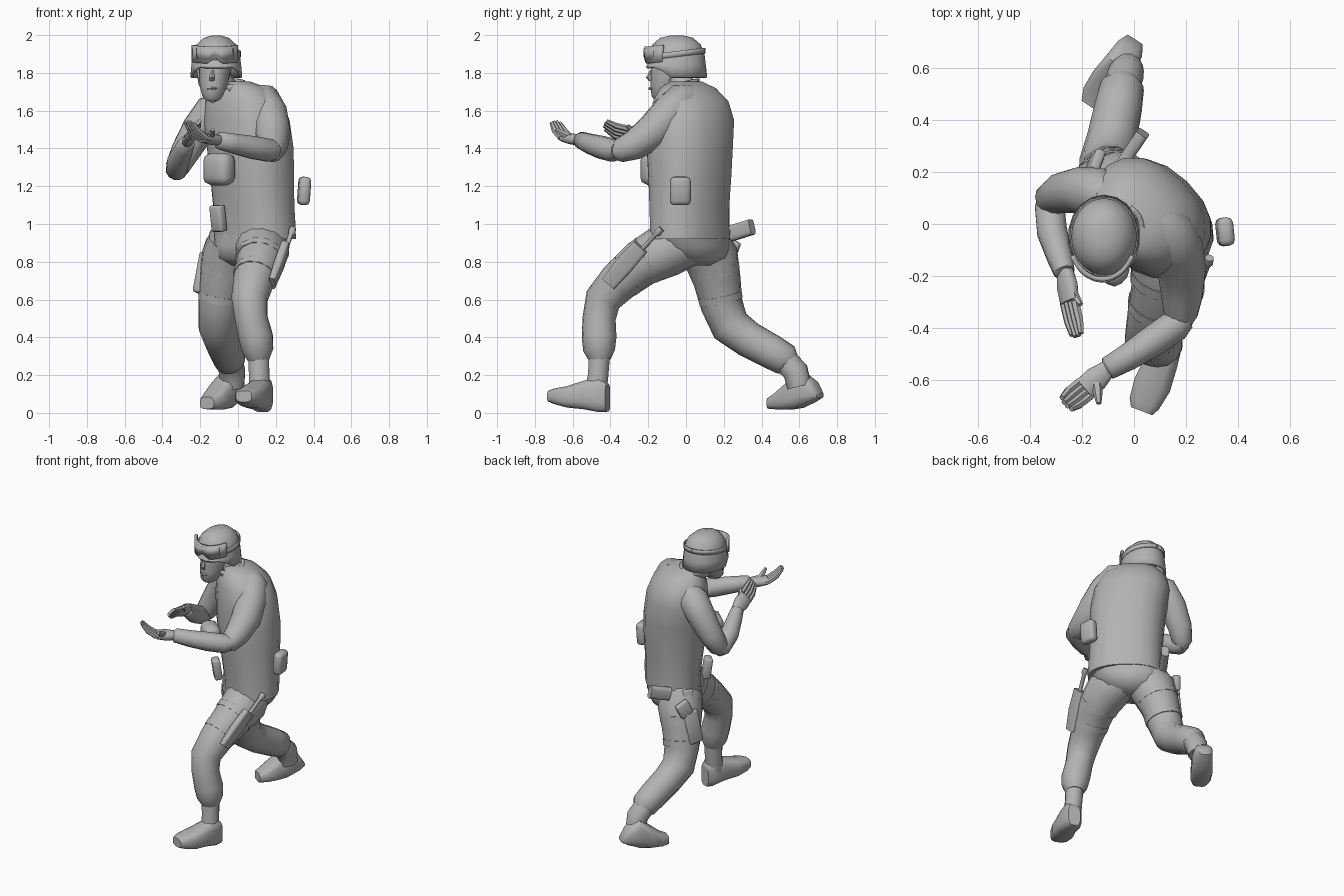
import bpy, bmesh, math
from mathutils import Vector, Matrix, Euler

default_cube = bpy.data.objects.get("Cube")
if default_cube:
    bpy.data.objects.remove(default_cube, do_unlink=True)

grey = bpy.data.materials.new("plain grey")
grey.use_nodes = True
grey.diffuse_color = (.45, .45, .45, 1)
grey.node_tree.nodes["Principled BSDF"].inputs["Base Color"].default_value = grey.diffuse_color

X, Y, Z = Vector((1, 0, 0)), Vector((0, 1, 0)), Vector((0, 0, 1))


def finish(name, bm, angle=50):
    """Turn a bmesh into a shaded object with the shared material."""
    bmesh.ops.recalc_face_normals(bm, faces=bm.faces[:])
    mesh = bpy.data.meshes.new(name)
    bm.to_mesh(mesh)
    bm.free()
    mesh.materials.append(grey)
    obj = bpy.data.objects.new(name, mesh)
    bpy.context.collection.objects.link(obj)
    bpy.ops.object.select_all(action='DESELECT')
    obj.select_set(True)
    bpy.context.view_layer.objects.active = obj
    bpy.ops.object.shade_smooth_by_angle(angle=math.radians(angle))
    return obj


def loft(name, sections, ref=X, axis=None, sides=12, boxy=1.0, caps=True):
    """Skin rings (x, y, z, half width[, half height]) along a path.
    Rings stay square to a fixed axis, or follow the path without twisting."""
    bm = bmesh.new()
    points = [Vector(s[:3]) for s in sections]
    side, rings = ref, []
    for i, sec in enumerate(sections):
        ahead = points[min(i + 1, len(points) - 1)]
        tangent = axis or (ahead - points[max(i - 1, 0)]).normalized()
        side = (side - tangent * side.dot(tangent)).normalized()
        other = tangent.cross(side)
        ring = []
        for k in range(sides):
            t = math.tau * (k + .5) / sides
            c, s = math.cos(t), math.sin(t)
            w = math.copysign(abs(c) ** boxy, c) * sec[3]
            h = math.copysign(abs(s) ** boxy, s) * sec[-1]
            ring.append(bm.verts.new(points[i] + side * w + other * h))
        rings.append(ring)
    for low, high in zip(rings, rings[1:]):
        for k in range(sides):
            n = (k + 1) % sides
            bm.faces.new((low[k], low[n], high[n], high[k]))
    if caps:
        bm.faces.new(rings[0])
        bm.faces.new(rings[-1])
    return finish(name, bm)


def box(name, centre, size, turn=(0, 0, 0), bevel=.012):
    """Box with rounded edges, turned by degrees."""
    bm = bmesh.new()
    rotation = Euler([math.radians(a) for a in turn]).to_matrix().to_4x4()
    bmesh.ops.create_cube(bm, size=1, matrix=Matrix.Translation(centre) @ rotation @ Matrix.Diagonal((*size, 1)))
    bmesh.ops.bevel(bm, geom=bm.edges[:], offset=bevel, segments=2, profile=.5, affect='EDGES')
    return finish(name, bm)


def band(name, centre, rx, ry, height, start, end, thick, notch=0, tilt=0, steps=20):
    """Upright strip bent around an ellipse, angles in degrees from the front."""
    bm = bmesh.new()
    rows = []
    for k in range(steps + 1):
        deg = start + (end - start) * k / steps
        t = math.radians(deg)
        x, y = math.sin(t) * rx, -math.cos(t) * ry
        bottom = -height / 2 + notch * max(0, 1 - abs(deg) / 18)
        rows.append([bm.verts.new(Vector(centre) + Vector((x, y, z + tilt * y)))
                     for z in (bottom, height / 2)])
    for a, b in zip(rows, rows[1:]):
        bm.faces.new((a[0], b[0], b[1], a[1]))
    obj = finish(name, bm)
    shell = obj.modifiers.new("thickness", 'SOLIDIFY')
    shell.thickness, shell.offset = thick, 0
    return obj


def strap(name, a, b, radius, length=.04):
    """Short sleeve around a limb at a, heading to b."""
    a, b = Vector(a), Vector(b)
    end = a + (b - a).normalized() * length
    return loft(name, [(*a, radius), (*end, radius * .98)])


def hand(side, wrist, palm, tip, across, thumb_tip):
    """Palm, four cupped fingers and a thumb."""
    wrist, palm, tip = Vector(wrist), Vector(palm), Vector(tip)
    across = Vector(across).normalized()
    mid = wrist.lerp(palm, .5)
    loft(side + "_palm", [(*wrist, .034, .028), (*mid, .05, .03), (*palm, .048, .022)],
         ref=across, sides=10, boxy=.8)
    bend = palm.lerp(tip, .55) - Z * .012
    for i in range(4):
        shift = across * (i - 1.5) * .023
        end = bend.lerp(tip, 1 - abs(i - 1.4) * .12) + shift * .8
        loft(f"{side}_finger_{i + 1}", [(*(palm + shift), .017), (*(bend + shift), .016), (*end, .011)],
             ref=across, sides=6)
    thumb = Vector(thumb_tip)
    loft(side + "_thumb", [(*mid, .022), (*(mid.lerp(thumb, .55)), .019), (*thumb, .01)], ref=Z, sides=6)


# Torso and pelvis, turned so the left side leads
lead = Vector((.72, -.69, 0))
loft("torso_vest", [
    (.09, .02, .92, .24, .17), (.09, .02, 1, .235, .172), (.083, .018, 1.1, .233, .178),
    (.075, .02, 1.25, .235, .192), (.065, .02, 1.4, .242, .2), (.045, .03, 1.55, .245, .192),
    (.03, .025, 1.65, .218, .17), (.01, .01, 1.72, .16, .125), (-.02, .0, 1.755, .09, .07)],
    ref=lead, axis=Z, sides=18, boxy=.88)
loft("pelvis", [
    (.04, .05, .78, .07, .09), (.05, .045, .82, .17, .155), (.065, .035, .88, .22, .17),
    (.087, .02, .96, .23, .165)], ref=lead, axis=Z, sides=16, boxy=.9)
box("chest_pouch", (-.1, -.16, 1.29), (.17, .11, .17), (0, 0, -42), .04)
box("magazine_pouch", (-.105, -.085, 1.03), (.08, .05, .14), (8, 0, -45))
box("floating_side_pouch", (.35, -.03, 1.175), (.062, .11, .15), (0, 4, 6), .022)
loft("rear_belt_canister", [(-.04, .24, .95, .042, .025), (.035, .35, .985, .042, .025)], ref=Z, boxy=.5)

# Neck, head and face
loft("neck", [(-.05, .01, 1.68, .085), (-.09, -.03, 1.75, .066), (-.115, -.05, 1.84, .064)])
loft("head", [
    (-.135, -.13, 1.655, .035, .035), (-.135, -.12, 1.675, .055, .062), (-.13, -.1, 1.73, .074, .088),
    (-.125, -.08, 1.79, .082, .105), (-.12, -.07, 1.86, .085, .115), (-.12, -.06, 1.92, .07, .1)],
    axis=Z, sides=14)
loft("nose", [(-.137, -.178, 1.815, .01, .012), (-.138, -.19, 1.775, .016, .022),
              (-.138, -.185, 1.758, .014, .012)], axis=Z, sides=6)
loft("mouth", [(-.162, -.178, 1.716, .006), (-.137, -.191, 1.718, .009), (-.112, -.178, 1.716, .006)],
     ref=Z, sides=6)
loft("chin_strap", [(-.215, -.06, 1.83, .009), (-.2, -.1, 1.74, .009), (-.165, -.13, 1.665, .009),
                    (-.135, -.135, 1.648, .009), (-.1, -.13, 1.665, .009), (-.065, -.1, 1.74, .009),
                    (-.04, -.06, 1.83, .009)], ref=Y, sides=6)
band("collar", (-.06, -.015, 1.73), .09, .09, .05, -150, 150, .02, notch=.03, tilt=.2)

# Helmet shell with the brow edge raised, strap and goggles
helmet = loft("helmet", [
    (-.115, -.05, 1.775, .14, .163), (-.115, -.05, 1.84, .134, .155), (-.115, -.05, 1.9, .126, .148),
    (-.115, -.05, 1.95, .107, .128), (-.115, -.05, 1.985, .068, .088), (-.115, -.05, 1.998, .025, .035)],
    axis=Z, sides=18, caps=False)
for v in helmet.data.vertices:
    if v.co.z < 1.78 and v.co.y < -.08:
        v.co.z += .06 * min(1, (-.08 - v.co.y) / .08)
crown = bmesh.new()
crown.from_mesh(helmet.data)
bmesh.ops.holes_fill(crown, edges=[e for e in crown.edges if e.is_boundary and e.verts[0].co.z > 1.9])
crown.to_mesh(helmet.data)
crown.free()
shell = helmet.modifiers.new("thickness", 'SOLIDIFY')
shell.thickness, shell.offset = .014, -1
band("goggle_strap", (-.115, -.05, 1.9), .128, .15, .03, -180, 180, .006, tilt=.12, steps=28)
band("goggle_frame", (-.122, -.05, 1.91), .128, .162, .09, -64, 64, .018, notch=.035, tilt=.1)
band("goggle_lens", (-.122, -.05, 1.915), .132, .172, .06, -46, 46, .006, notch=.025, tilt=.1)

# Arms: left reaches across the front, right is bent at the side
loft("left_upper_arm", [
    (.09, .02, 1.66, .08), (.125, -.02, 1.65, .1), (.165, -.09, 1.58, .1), (.185, -.18, 1.485, .094),
    (.185, -.28, 1.415, .08), (.18, -.35, 1.39, .065), (.175, -.385, 1.385, .045)], sides=14)
loft("left_forearm", [
    (.2, -.36, 1.39, .045), (.165, -.385, 1.39, .062), (.08, -.445, 1.405, .062), (-.02, -.51, 1.425, .054),
    (-.1, -.555, 1.443, .046), (-.11, -.56, 1.445, .03)], ref=Z)
hand("left", (-.1, -.555, 1.443), (-.19, -.635, 1.455), (-.265, -.695, 1.545), (.6, -.75, 0), (-.135, -.69, 1.5))
loft("right_upper_arm", [
    (-.08, .09, 1.62, .08), (-.14, .12, 1.59, .098), (-.21, .13, 1.5, .09), (-.28, .12, 1.38, .078),
    (-.32, .095, 1.3, .065), (-.325, .07, 1.275, .045)], ref=Y, sides=14)
loft("right_forearm", [
    (-.325, .11, 1.275, .04), (-.325, .07, 1.285, .058), (-.315, -.03, 1.335, .06),
    (-.285, -.13, 1.4, .05), (-.268, -.185, 1.435, .042), (-.265, -.19, 1.44, .028)], ref=Z)
hand("right", (-.265, -.18, 1.435), (-.248, -.3, 1.475), (-.218, -.435, 1.53), (.6, .1, .75), (-.205, -.31, 1.52))

# Left leg forward, right leg trailing
loft("left_trouser_leg", [
    (.1, -.0, .9, .13), (.13, -.1, .865, .145), (.115, -.24, .79, .125), (.08, -.36, .69, .108),
    (.06, -.44, .6, .097), (.07, -.46, .5, .088), (.095, -.46, .4, .092), (.105, -.46, .33, .084),
    (.11, -.455, .28, .058)], sides=14)
loft("right_trouser_leg", [
    (-.02, .09, .9, .14), (-.05, .135, .82, .145), (-.08, .165, .7, .126), (-.1, .19, .57, .112),
    (-.105, .235, .46, .106), (-.085, .33, .39, .096), (-.06, .45, .325, .092), (-.045, .53, .28, .085),
    (-.04, .56, .26, .055)], sides=14)

# Boots: shaft plus a boxy foot on a tilted sole
loft("left_boot_shaft", [(.108, -.457, .32, .058), (.112, -.465, .2, .056), (.115, -.48, .1, .06)])
loft("left_boot", [
    (.145, -.415, .08, .04, .075), (.13, -.45, .095, .06, .094), (.105, -.53, .095, .066, .078),
    (.07, -.62, .085, .074, .058), (.04, -.69, .088, .062, .042), (.03, -.72, .088, .045, .03)],
    axis=Vector((-.35, -.93, 0)), boxy=.6)
loft("right_boot_shaft", [(-.05, .52, .28, .07), (-.03, .58, .22, .07), (-.03, .6, .14, .065)])
loft("right_boot", [
    (.005, .71, .095, .035, .016), (-.015, .675, .115, .056, .058), (-.055, .61, .125, .066, .1),
    (-.1, .55, .09, .07, .074), (-.14, .49, .062, .066, .044), (-.165, .45, .052, .045, .032)],
    axis=Vector((-.55, -.83, 0)), boxy=.6)

# Thigh gear: straps, a baton in its holder and a holster
strap("left_upper_strap", (.12, -.19, .82), (.1, -.29, .75), .135)
strap("left_lower_strap", (.095, -.3, .74), (.08, -.36, .69), .119)
strap("right_upper_strap", (-.062, .147, .78), (-.08, .165, .7), .138)
strap("right_lower_strap", (-.09, .178, .63), (-.1, .19, .57), .122)
loft("baton_holder", [(.25, -.24, .88, .022, .045), (.215, -.33, .78, .024, .05), (.18, -.41, .685, .018, .042)],
     boxy=.4)
loft("baton", [(.29, -.13, .975, .018), (.285, -.15, .955, .02), (.28, -.16, .945, .013),
               (.235, -.28, .815, .013)], sides=8)
box("holster", (-.185, .19, .74), (.05, .1, .22), (-8, 8, -25), .015)
box("holster_grip", (-.15, .235, .87), (.04, .09, .1), (-25, 8, -25), .012)
box("holster_hanger", (-.13, .16, .91), (.03, .07, .12), (0, 10, -30), .01)
